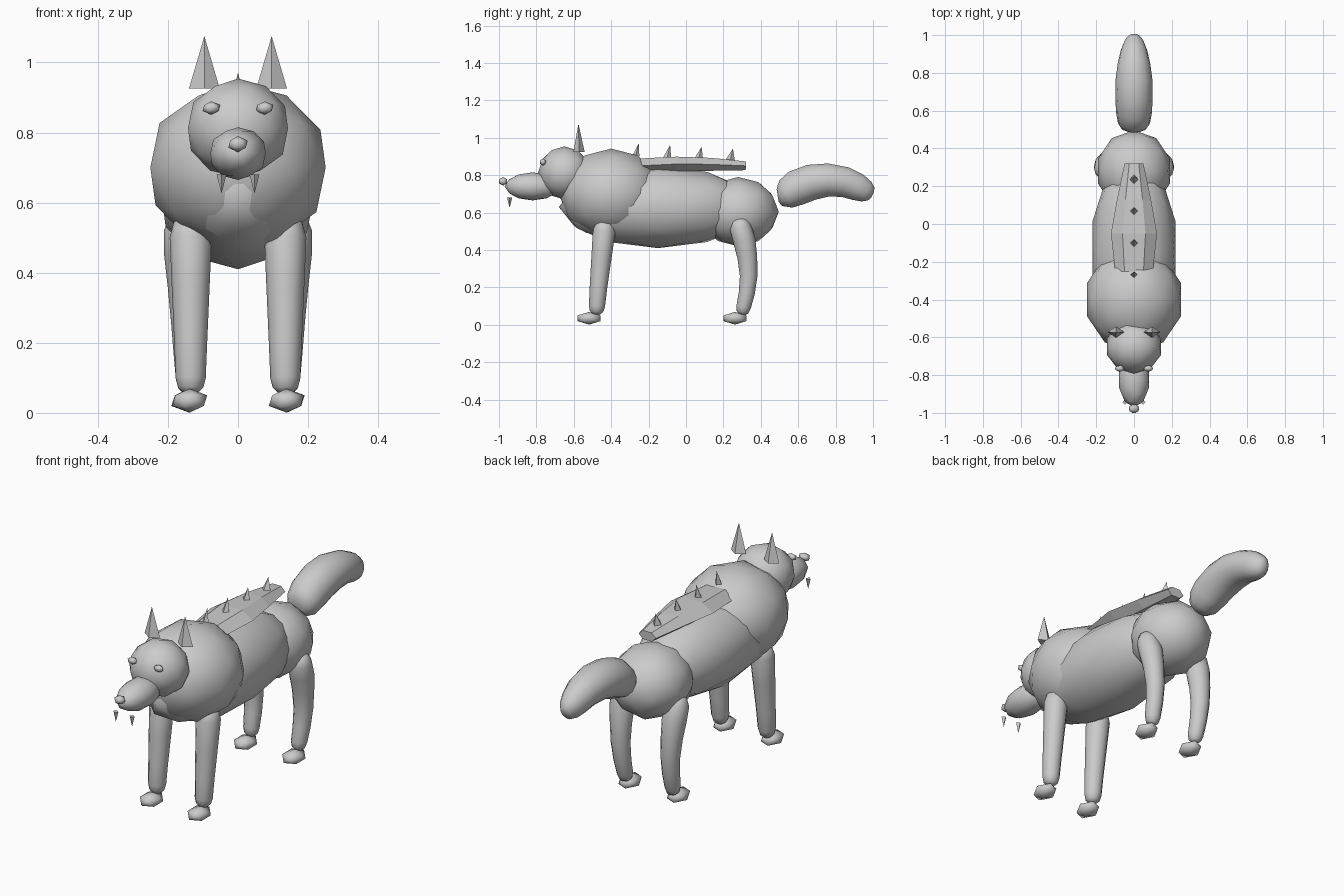
import bpy, bmesh, math
from mathutils import Vector, Matrix


def finish(name, bm, smooth=True):
    bmesh.ops.recalc_face_normals(bm, faces=bm.faces)
    for f in bm.faces:
        f.smooth = smooth
    me = bpy.data.meshes.new(name)
    bm.to_mesh(me)
    bm.free()
    ob = bpy.data.objects.new(name, me)
    bpy.context.collection.objects.link(ob)
    return ob


def ball(name, loc, radii, detail=2):
    bm = bmesh.new()
    bmesh.ops.create_icosphere(bm, subdivisions=detail, radius=1)
    for v in bm.verts:
        v.co = Vector(loc) + Vector(a * b for a, b in zip(v.co, radii))
    return finish(name, bm)


def spike(name, base, tip, rx, ry):
    # four-sided pyramid with its corners on the axes
    bm = bmesh.new()
    b = Vector(base)
    ring = [bm.verts.new(b + Vector(o)) for o in
            ((rx, 0, 0), (0, ry, 0), (-rx, 0, 0), (0, -ry, 0))]
    top = bm.verts.new(tip)
    bm.faces.new(ring)
    for i in range(4):
        bm.faces.new((ring[i], ring[(i + 1) % 4], top))
    return finish(name, bm, False)


def tube(name, path, sides=12, smooth=True):
    # path points: x, y, z, half width in x, half thickness in the y-z plane
    bm = bmesh.new()
    rings = []
    pts = [Vector(p[:3]) for p in path]
    for i, p in enumerate(path):
        t = pts[min(i + 1, len(pts) - 1)] - pts[max(i - 1, 0)]
        t.x = 0
        up = t.normalized().cross(Vector((1, 0, 0)))
        ring = []
        for k in range(sides):
            a = 2 * math.pi * k / sides
            ring.append(bm.verts.new(pts[i] + Vector((math.cos(a) * p[3], 0, 0))
                                     + up * math.sin(a) * p[4]))
        rings.append(ring)
    for a, b in zip(rings, rings[1:]):
        for k in range(sides):
            n = (k + 1) % sides
            bm.faces.new((a[k], a[n], b[n], b[k]))
    bm.faces.new(rings[0])
    bm.faces.new(rings[-1])
    return finish(name, bm, smooth)


# trunk and head
ball("torso", (0, -0.15, 0.63), (0.231, 0.53, 0.22))
ball("chest", (0, -0.40, 0.70), (0.263, 0.28, 0.242))
ball("hips", (0, 0.28, 0.605), (0.20, 0.216, 0.185))
ball("head", (0, -0.65, 0.812), (0.15, 0.142, 0.142))
ball("snout", (0, -0.82, 0.74), (0.083, 0.15, 0.075))
ball("nose", (0, -0.978, 0.767), (0.031, 0.026, 0.023), 1)

for s, side in ((1, "left"), (-1, "right")):
    # face details
    ball(side + "_eye", (s * 0.076, -0.765, 0.87), (0.028, 0.018, 0.019), 1)
    spike(side + "_ear", (s * 0.096, -0.572, 0.925), (s * 0.096, -0.575, 1.075),
          0.044, 0.03)
    spike(side + "_fang", (s * 0.047, -0.943, 0.68), (s * 0.047, -0.943, 0.626),
          0.014, 0.014)
    # legs: y, z, radius from top to bottom
    front = ((-0.432, 0.56, 0.025), (-0.434, 0.545, 0.048), (-0.438, 0.50, 0.06),
             (-0.452, 0.36, 0.054), (-0.468, 0.20, 0.047), (-0.476, 0.10, 0.043),
             (-0.479, 0.072, 0.036), (-0.481, 0.055, 0.018))
    rear = ((0.283, 0.57, 0.02), (0.286, 0.558, 0.042), (0.292, 0.52, 0.058),
            (0.312, 0.45, 0.06), (0.328, 0.36, 0.053), (0.335, 0.26, 0.047),
            (0.325, 0.17, 0.043), (0.308, 0.095, 0.039), (0.302, 0.068, 0.032),
            (0.298, 0.054, 0.015))
    tube(side + "_front_leg", [(s * 0.135, y, z, r, r) for y, z, r in front])
    tube(side + "_rear_leg", [(s * (0.135 + 0.035 * z), y, z, r, r)
                              for y, z, r in rear])
    # paws
    ball(side + "_front_paw", (s * 0.138, -0.518, 0.035), (0.056, 0.073, 0.034), 1)
    ball(side + "_rear_paw", (s * 0.14, 0.262, 0.035), (0.056, 0.073, 0.034), 1)

# tail
tail = ((0.49, 0.69, 0.035, 0.035), (0.503, 0.692, 0.065, 0.06),
        (0.535, 0.70, 0.085, 0.083), (0.59, 0.732, 0.095, 0.098),
        (0.67, 0.762, 0.099, 0.098), (0.76, 0.774, 0.098, 0.091),
        (0.85, 0.763, 0.086, 0.083), (0.92, 0.735, 0.07, 0.075),
        (0.965, 0.712, 0.052, 0.06), (0.99, 0.70, 0.032, 0.04),
        (0.998, 0.696, 0.014, 0.018))
tube("tail", [(0, *p) for p in tail], 14)

# flat mane along the back
mane = ((-0.25, 0.85, 0.10, 0.045), (-0.05, 0.86, 0.122, 0.045),
        (0.13, 0.858, 0.09, 0.04), (0.32, 0.85, 0.05, 0.027))
tube("mane", [(0, *p) for p in mane], 6, False)

# leaning spikes along the mane
for i in range(4):
    y = -0.265 + 0.168 * i
    r = 0.018 + 0.002 * i
    spike("back_spike_%d" % (i + 1), (0, y - 0.004, 0.90 - 0.007 * i),
          (0, y + 0.012, 0.972 - 0.01 * i), r, r + 0.002)
